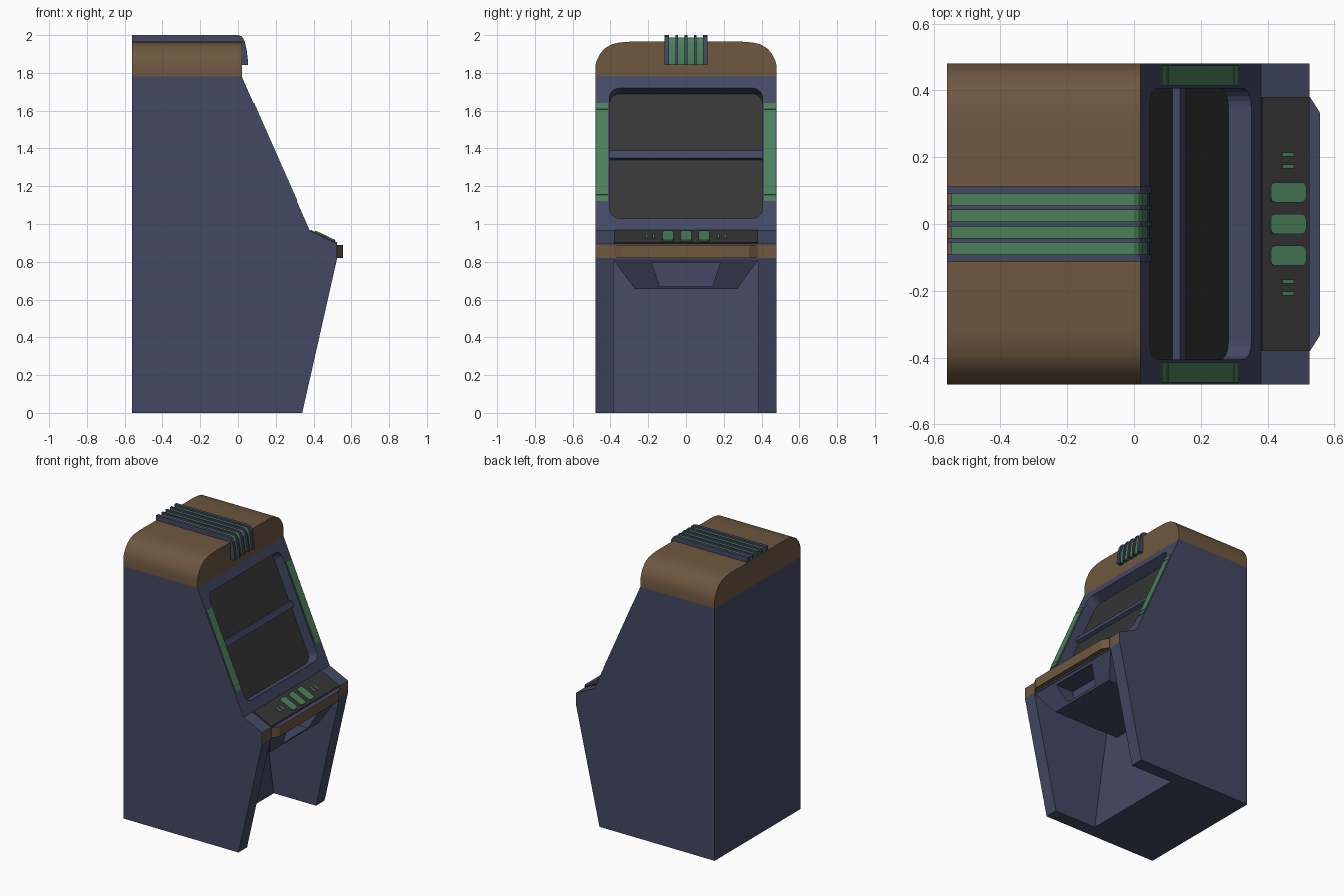
import bpy, bmesh, math
from mathutils import Vector as V

if "Cube" in bpy.data.objects:
    bpy.data.objects.remove(bpy.data.objects["Cube"])


def material(name, rgb):
    m = bpy.data.materials.new(name)
    m.diffuse_color = (*rgb, 1)
    m.use_nodes = True
    m.node_tree.nodes["Principled BSDF"].inputs["Base Color"].default_value = m.diffuse_color
    return m


NAVY = material("navy", (0.056, 0.066, 0.127))
WOOD = material("wood_brown", (0.156, 0.095, 0.050))
GREEN = material("green", (0.070, 0.215, 0.102))
BLACK = material("charcoal", (0.036, 0.036, 0.036))

# Drawing planes: origin, u, v, extrusion direction
X, Y, Z, O = V((1, 0, 0)), V((0, 1, 0)), V((0, 0, 1)), V((0, 0, 0))
SIDE, FRONT, PLAN = (O, X, Z, Y), (O, Y, Z, X), (O, X, Y, Z)


def slope(x0, z0, x1, z1):
    """Plane on a tilted surface rising from (x0, z0) to (x1, z1)."""
    t = V((x1 - x0, 0, z1 - z0)).normalized()
    return (V((x0, 0, z0)), Y, t, V((t.z, 0, -t.x)))


BEZEL = slope(0.38, 0.965, 0.02, 1.78)
DECK = slope(0.525, 0.895, 0.38, 0.965)


def prism(name, pts, h0, h1, plane, mat):
    o, u, v, w = plane
    bm = bmesh.new()
    rings = [[bm.verts.new(o + u * a + v * b + w * h) for a, b in pts] for h in (h0, h1)]
    n = len(pts)
    bm.faces.new(rings[0])
    bm.faces.new(rings[1])
    for i in range(n):
        j = (i + 1) % n
        bm.faces.new((rings[0][i], rings[0][j], rings[1][j], rings[1][i]))
    bmesh.ops.recalc_face_normals(bm, faces=bm.faces)
    me = bpy.data.meshes.new(name)
    bm.to_mesh(me)
    bm.free()
    me.materials.append(mat)
    ob = bpy.data.objects.new(name, me)
    bpy.context.collection.objects.link(ob)
    return ob


def rounded(a0, a1, b0, b1, r, seg=5):
    pts = []
    for k, (cx, cy) in enumerate(((a1 - r, b1 - r), (a0 + r, b1 - r),
                                  (a0 + r, b0 + r), (a1 - r, b0 + r))):
        for i in range(seg + 1):
            t = math.pi / 2 * (k + i / seg)
            pts.append((cx + r * math.cos(t), cy + r * math.sin(t)))
    return pts


def rect(a0, a1, b0, b1):
    return [(a0, b0), (a1, b0), (a1, b1), (a0, b1)]


def cut(ob, *cutters):
    for c in cutters:
        c.hide_render = True
        m = ob.modifiers.new("cut", 'BOOLEAN')
        m.object, m.operation, m.solver = c, 'DIFFERENCE', 'EXACT'
    bpy.context.view_layer.update()
    me = bpy.data.meshes.new_from_object(ob.evaluated_get(bpy.context.evaluated_depsgraph_get()))
    ob.modifiers.clear()
    ob.data = me
    for c in cutters:
        bpy.data.objects.remove(c)


# Cabinet with knee space and screen recess cut out
body = prism("cabinet", [(-0.56, 0), (0.34, 0), (0.525, 0.82), (0.525, 0.895), (0.38, 0.965),
                         (0.02, 1.78), (-0.56, 1.78)], -0.48, 0.48, SIDE, NAVY)
knee = prism("knee_cutter", [(0.017, -0.05), (0.7, -0.05), (0.7, 0.81), (-0.1, 0.81)],
             -0.385, 0.385, SIDE, NAVY)
recess = prism("screen_cutter", rounded(-0.405, 0.405, 0.071, 0.825, 0.055),
               -0.075, 0.2, BEZEL, NAVY)
cut(body, knee, recess)
me = body.data
me.materials.clear()
for m in (NAVY, WOOD, BLACK):
    me.materials.append(m)
for p in me.polygons:
    p.material_index = 0
    if p.normal.x > 0.99 and 0.81 < p.center.z < 0.9:
        p.material_index = 1      # wooden front edge
    elif p.normal.dot(BEZEL[3]) > 0.99 and (p.center - BEZEL[0]).dot(BEZEL[3]) < -0.06:
        p.material_index = 2      # screens

# Bar between the two screens, green side strips
prism("screen_divider", rect(-0.405, 0.405, 0.443, 0.486), -0.077, -0.05, BEZEL, NAVY)
for s in (-1, 1):
    prism("side_strip", rect(s * 0.414, s * 0.474, 0.17, 0.738), -0.003, 0.004, BEZEL, GREEN)
    for b in (0.205, 0.7):
        prism("side_strip_end", rect(s * 0.414, s * 0.474, b, b + 0.006), 0, 0.006, BEZEL, GREEN)

# Wooden roof with rounded shoulders
half = [(0.48, 1.78), (0.48, 1.835), (0.472, 1.868), (0.455, 1.901), (0.43, 1.93),
        (0.395, 1.951), (0.35, 1.961), (0.30, 1.965)]
roof = prism("wooden_roof", half + [(-y, z) for y, z in reversed(half)], -0.56, 0.02, FRONT, WOOD)
for p in roof.data.polygons:
    p.use_smooth = len(p.vertices) == 4 and p.center.z > 1.84 and abs(p.center.y) > 0.1
roof.data.set_sharp_from_angle(angle=math.radians(35))


# Ribbed crest running over the roof and down the front
def crest(d):
    return [(-0.56 + d, 1.96), (-0.56 + d, 2 - d), (0.0, 2 - d), (0.02 - d * 0.6, 1.993 - d),
            (0.036 - d * 0.8, 1.968 - d * 0.6), (0.046 - d, 1.92), (0.052 - d, 1.87),
            (0.052 - d, 1.843 + d * 0.2), (0.0, 1.843 + d * 0.2), (0.0, 1.96)]


prism("crest_base", crest(0.012), -0.1, 0.1, SIDE, GREEN)
for y, w in ((-0.102, 0.011), (-0.049, 0.007), (0, 0.007), (0.049, 0.007), (0.102, 0.011)):
    prism("crest_rib", crest(0), y - w, y + w, SIDE, NAVY)

# Control deck and its buttons
prism("control_deck", rect(-0.38, 0.38, 0.002, 0.159), -0.003, 0.006, DECK, BLACK)
for y in (-0.095, 0, 0.095):
    prism("big_button", rounded(y - 0.03, y + 0.03, 0.017, 0.134, 0.015, 3), 0, 0.014, DECK, GREEN)
for y in (-0.208, -0.172, 0.172, 0.208):
    prism("small_button", rect(y - 0.006, y + 0.006, 0.056, 0.094), 0, 0.011, DECK, GREEN)

# Protruding wooden bumper
bumper = prism("bumper", [(0.515, -0.38), (0.527, -0.38), (0.557, -0.333), (0.557, 0.333),
                          (0.527, 0.38), (0.515, 0.38)], 0.82, 0.89, PLAN, WOOD)
bumper.data.materials.append(NAVY)
for p in bumper.data.polygons:
    p.material_index = int(p.normal.z > 0.5)

# Hanging console under the deck with a tray opening
console = prism("console", [(-0.385, 0.812), (-0.27, 0.655), (0.27, 0.655), (0.385, 0.812)],
                -0.12, 0.52, FRONT, NAVY)
for v in console.data.vertices:
    if v.co.x > 0 and v.co.z < 0.7:
        v.co.x = 0.44
console.data.update()
cut(console, prism("tray_cutter", [(-0.18, 0.793), (-0.14, 0.67), (0.14, 0.67), (0.18, 0.793)],
                   0.37, 0.7, FRONT, NAVY))
